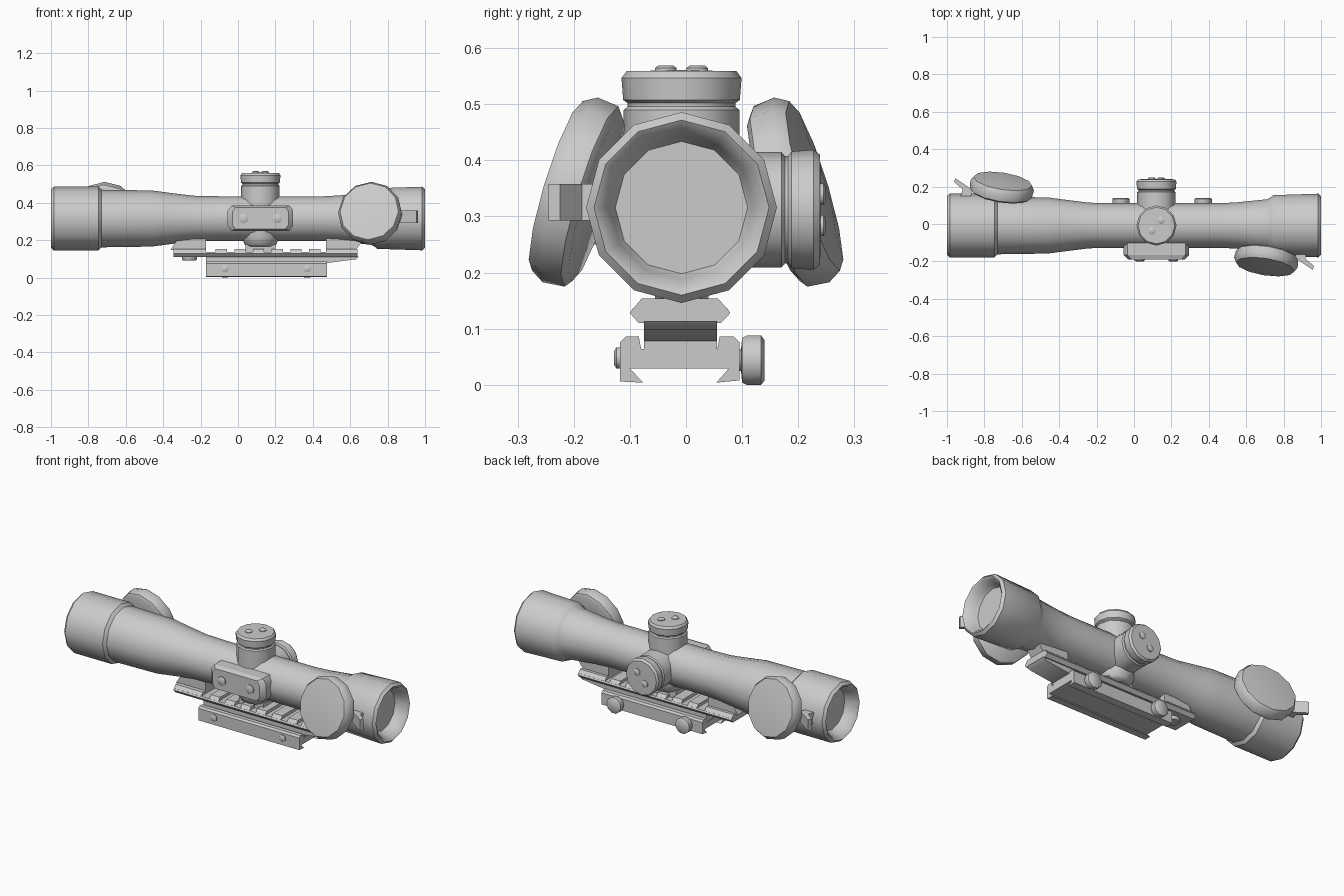
import bpy, bmesh, math
from mathutils import Vector, Matrix

if "Cube" in bpy.data.objects:
    bpy.data.objects.remove(bpy.data.objects["Cube"])

CY, CZ = -0.008, 0.318      # optical axis
TX = 0.12                   # turret station along the tube


def finish(name, bm):
    bmesh.ops.recalc_face_normals(bm, faces=bm.faces)
    me = bpy.data.meshes.new(name)
    bm.to_mesh(me)
    bm.free()
    ob = bpy.data.objects.new(name, me)
    bpy.context.collection.objects.link(ob)
    bpy.ops.object.select_all(action='DESELECT')
    ob.select_set(True)
    bpy.context.view_layer.objects.active = ob
    bpy.ops.object.shade_smooth_by_angle(angle=math.radians(40))
    return ob


def lathe(name, profile, origin, axis=(0, 0, 1), n=12):
    """Revolve (radius, height) points about an axis through origin."""
    bm = bmesh.new()
    mat = Matrix.Translation(origin) @ Vector(axis).to_track_quat('Z', 'Y').to_matrix().to_4x4()
    rings = []
    for r, h in profile:
        k = 1 if r == 0 else n
        rings.append([bm.verts.new(mat @ Vector((r * math.cos(2 * math.pi * i / n),
                                                 r * math.sin(2 * math.pi * i / n), h)))
                      for i in range(k)])
    for a, b in zip(rings, rings[1:]):
        for i in range(n):
            j = (i + 1) % n
            quad = [a[i % len(a)], a[j % len(a)], b[j % len(b)], b[i % len(b)]]
            bm.faces.new(list(dict.fromkeys(quad)))
    for ring in (rings[0], rings[-1]):
        if len(ring) > 1:
            bm.faces.new(ring)
    return finish(name, bm)


def prism(name, pts, a, b, axis='x', taper=1.0):
    """Extrude an outline along x (pts = y,z) or y (pts = x,z); taper scales end b."""
    bm = bmesh.new()
    cu = sum(p[0] for p in pts) / len(pts)
    cv = sum(p[1] for p in pts) / len(pts)

    def vert(u, v, d):
        return bm.verts.new((d, u, v) if axis == 'x' else (u, d, v))
    A = [vert(u, v, a) for u, v in pts]
    B = [vert(cu + (u - cu) * taper, cv + (v - cv) * taper, b) for u, v in pts]
    bm.faces.new(A)
    bm.faces.new(B)
    for i in range(len(pts)):
        j = (i + 1) % len(pts)
        bm.faces.new((A[i], A[j], B[j], B[i]))
    return finish(name, bm)


def rect(u0, u1, v0, v1):
    return [(u0, v0), (u1, v0), (u1, v1), (u0, v1)]


# Main tube with recessed lenses at both ends
lathe("scope_tube", [
    (0, -0.93), (0.118, -0.93), (0.128, -0.95), (0.142, -0.99), (0.156, -1.0), (0.170, -0.985),
    (0.170, -0.745), (0.154, -0.73), (0.150, -0.46), (0.138, -0.37), (0.122, -0.24),
    (0.119, -0.1), (0.119, 0.46), (0.124, 0.55), (0.140, 0.71), (0.150, 0.73), (0.162, 0.745),
    (0.170, 0.985), (0.156, 1.0), (0.142, 0.99), (0.128, 0.95), (0.118, 0.93), (0, 0.93)],
    (0, CY, CZ), (1, 0, 0))

# Top and side turrets, each with two small raised studs
cap_profile = [(0.103, 0.06), (0.103, 0.178), (0.096, 0.184), (0.096, 0.19), (0.104, 0.196),
               (0.107, 0.235), (0.098, 0.247), (0, 0.249)]
for name, axis, across in (("top_turret", (0, 0, 1), (0, 1, 0)),
                           ("side_turret", (0, 1, 0), (0, 0, 1))):
    c = Vector((TX, CY, CZ - 0.004))
    lathe(name, cap_profile, c, axis)
    for s in (-1, 1):
        p = c + Vector((0.025 * s, 0, 0)) + Vector(across) * 0.028 * s
        lathe(name + "_stud", [(0.02, 0.24), (0.02, 0.253), (0.014, 0.257)], p, axis, 10)

# Boss under the tube
lathe("bottom_boss", [(0.07, 0), (0.085, 0.012), (0.1, 0.05), (0.1, 0.12)], (TX, CY, 0.168))

# Side plate with clipped corners and two screws
plate = [(-0.055, 0.28), (-0.035, 0.252), (0.275, 0.252), (0.295, 0.28),
         (0.295, 0.36), (0.275, 0.387), (-0.035, 0.387), (-0.055, 0.36)]
prism("side_plate", plate, -0.08, -0.165, 'y')
prism("side_plate_face", plate, -0.165, -0.19, 'y', 0.86)
for x in (0.03, 0.21):
    lathe("plate_screw", [(0.026, 0), (0.026, 0.012), (0.016, 0.017)], (x, -0.184, 0.318), (0, -1, 0), 10)

# Flip-open lens covers with hinges, one folded back on each side
for s in (1, -1):
    n = Vector((-0.15 * s, -0.95 * s, 0.29)).normalized()
    c = Vector((0.707 * s, -0.195 * s, 0.346))
    lathe("lens_cover", [(0, -0.04), (0.155, -0.038), (0.168, -0.028), (0.172, 0.012),
                         (0.158, 0.036), (0.09, 0.043), (0, 0.045)], c, n)
    pin = [(0.86, -0.18), (0.955, -0.245), (0.963, -0.225), (0.915, -0.185), (0.93, -0.14), (0.88, -0.13)]
    bm = bmesh.new()
    f = bm.faces.new([bm.verts.new((x * s, y * s, 0.295)) for x, y in pin])
    g = bmesh.ops.extrude_face_region(bm, geom=[f])
    bmesh.ops.translate(bm, vec=(0, 0, 0.065), verts=[v for v in g["geom"] if isinstance(v, bmesh.types.BMVert)])
    finish("cover_hinge", bm)

# Slotted rail below the tube
prism("rail", [(-0.1, 0.13), (-0.084, 0.112), (0.062, 0.112), (0.079, 0.13), (0.074, 0.138), (-0.095, 0.138)],
      -0.345, 0.64)
tooth = [(-0.095, 0.137), (0.074, 0.137), (0.057, 0.156), (-0.079, 0.156)]
spans = [(-0.345, -0.17)] + [(-0.12 + 0.1 * i, -0.06 + 0.1 * i) for i in range(5)] + [(0.38, 0.44), (0.47, 0.64)]
for a, b in spans:
    prism("rail_tooth", tooth, a, b)

# Risers joining rail to tube
prism("front_riser", [(-0.36, 0.15), (-0.17, 0.15), (-0.17, 0.23), (-0.31, 0.23)], -0.055, 0.04, 'y')
prism("rear_riser", [(0.47, 0.15), (0.63, 0.15), (0.66, 0.19), (0.64, 0.23), (0.47, 0.23)], -0.055, 0.04, 'y')
prism("centre_riser", rect(0.04, 0.20, 0.13, 0.18), -0.05, 0.035, 'y')
lathe("rail_screw", [(0.035, 0), (0.04, 0.006), (0.04, 0.03)], (-0.26, CY, 0.094), n=10)

# Neck between rail and clamp
prism("mount_neck", [(-0.17, 0.06), (0.475, 0.06), (0.475, 0.08), (0.63, 0.1), (0.645, 0.115), (-0.17, 0.115)],
      -0.075, 0.055, 'y')

# Dovetail clamp, side fasteners
prism("base_clamp", [(-0.118, 0.008), (-0.076, 0.006), (-0.1, 0.031), (0.076, 0.031), (0.054, 0.006), (0.095, 0.01),
                     (0.095, 0.078), (0.085, 0.088), (0.06, 0.088), (0.056, 0.066), (-0.08, 0.066),
                     (-0.084, 0.088), (-0.108, 0.088), (-0.118, 0.078)], -0.172, 0.476)
for x in (-0.07, 0.37):
    lathe("clamp_nut", [(0.02, -0.02), (0.02, 0), (0.042, 0.002), (0.046, 0.01), (0.046, 0.036), (0.038, 0.042)],
          (x, 0.098, 0.046), (0, 1, 0), 10)
    lathe("clamp_bolt", [(0.02, 0), (0.02, 0.008), (0.013, 0.012)], (x, -0.116, 0.05), (0, -1, 0), 10)

# Rest exactly on the ground
bpy.context.view_layer.update()
low = min(v.co.z for o in bpy.data.objects for v in o.data.vertices)
for o in bpy.data.objects:
    o.location.z -= low
